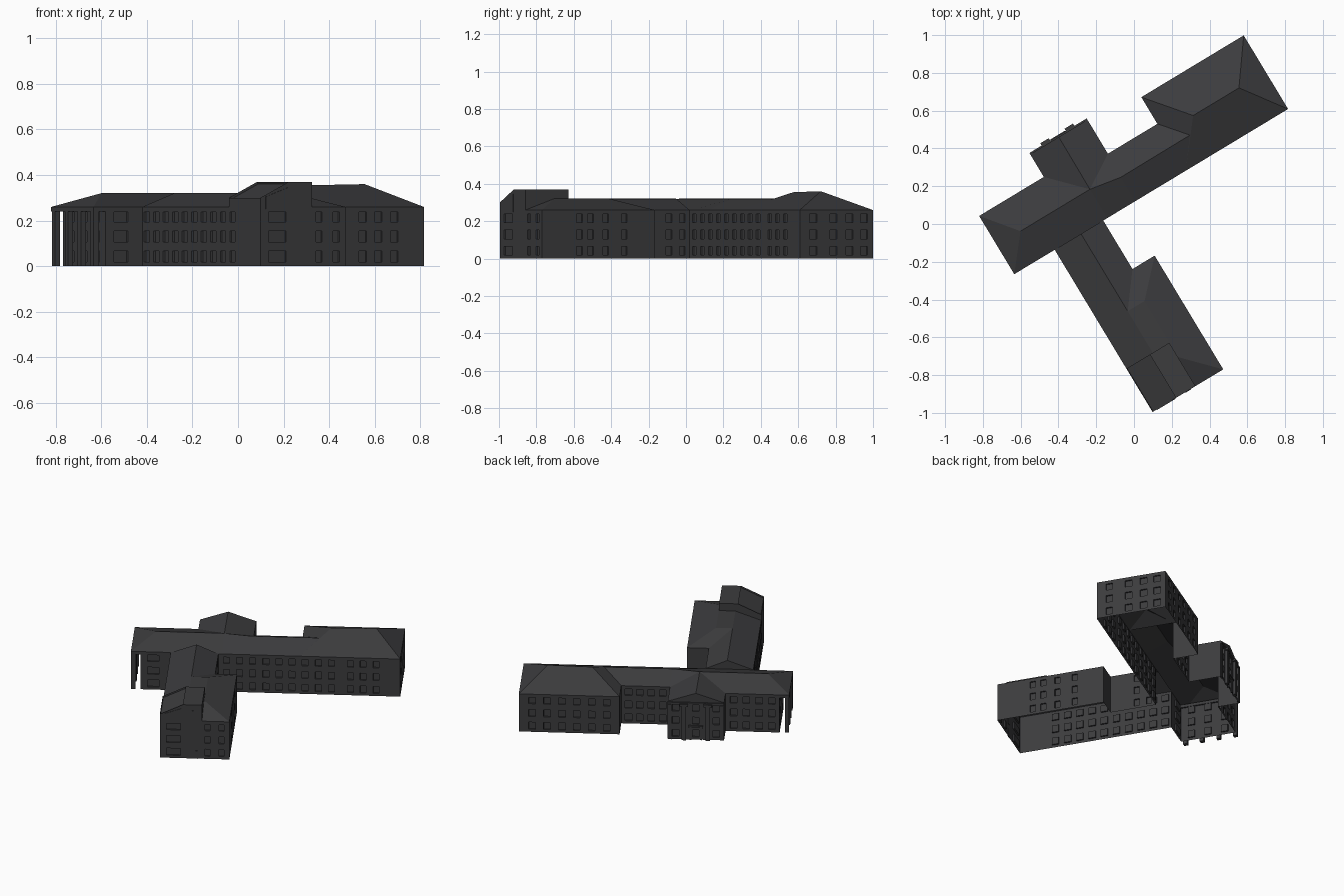
import bpy, bmesh, math
from mathutils import Matrix, Vector

if "Cube" in bpy.data.objects:
    bpy.data.objects.remove(bpy.data.objects["Cube"])

# Everything is laid out in a local (u, v) frame, turned 31.1 degrees on the plan
ROT = Matrix.Rotation(math.radians(31.1), 4, 'Z')
EAVE, RIDGE = 0.26, 0.32
ROWS = [(0.018, 0.066), (0.106, 0.154), (0.194, 0.238)]
mat = bpy.data.materials.new("charcoal")
mat.diffuse_color = (0.045, 0.045, 0.048, 1)
mat.use_nodes = True
mat.node_tree.nodes["Principled BSDF"].inputs["Base Color"].default_value = mat.diffuse_color


def build(name, polys, recess=None):
    """Mesh from polygons given as coordinates; repeated points are merged."""
    bm, seen, made = bmesh.new(), {}, []
    for poly in polys:
        vs = []
        for c in poly:
            k = tuple(round(x, 4) for x in c)
            if k not in seen:
                seen[k] = bm.verts.new(k)
            if seen[k] not in vs:
                vs.append(seen[k])
        if len(vs) > 2:
            made.append(bm.faces.new(vs))
    if recess is not None:
        bmesh.ops.inset_region(bm, faces=[made[recess]], thickness=0.02)
        bmesh.ops.translate(bm, verts=list(made[recess].verts), vec=(0.004, 0, -0.01))
    bm.transform(ROT)
    me = bpy.data.meshes.new(name)
    bm.to_mesh(me)
    bm.free()
    me.materials.append(mat)
    ob = bpy.data.objects.new(name, me)
    bpy.context.collection.objects.link(ob)
    return ob


def prism(name, profile, v0, v1, bottom=True, recess=None):
    """Profile of (u, z) points, clockwise seen from -v, pulled from v0 to v1."""
    n = len(profile)
    f = [(u, v0, z) for u, z in profile]
    b = [(u, v1, z) for u, z in profile]
    sides = [[f[i], b[i], b[(i + 1) % n], f[(i + 1) % n]] for i in range(n if bottom else n - 1)]
    return build(name, sides + [f[::-1], b], recess)


def box(name, u0, u1, v0, v1, z0, z1):
    return prism(name, [(u0, z0), (u0, z1), (u1, z1), (u1, z0)], v0, v1)


def frustum(name, rect, top, z1a, z1b):
    """Hip roof: eave rectangle rising to a ridge or a flat top."""
    def ring(r, za, zb):
        a, b, c, d = r
        return [(a, b, za), (c, b, zb), (c, d, zb), (a, d, za)]
    e, t = ring(rect, EAVE, EAVE), ring(top, z1a, z1b)
    return build(name, [[e[i], e[(i + 1) % 4], t[(i + 1) % 4], t[i]] for i in range(4)] + [t])


def wall(p, q, wins, depth=0.01):
    """Wall polygons with recessed windows; wins = (start, end, z0, z1) along p to q."""
    p, q = Vector((*p, 0)), Vector((*q, 0))
    length = (q - p).length
    d = (q - p).normalized()
    n = Vector((d.y, -d.x, 0))
    at = lambda s, z, i=0: tuple(p + d * s - n * i + Vector((0, 0, z)))
    ss = sorted({0, length, *[x for w in wins for x in w[:2]]})
    zs = sorted({0, EAVE, *[x for w in wins for x in w[2:]]})
    polys = []
    for s0, s1 in zip(ss, ss[1:]):
        for z0, z1 in zip(zs, zs[1:]):
            sm, zm = (s0 + s1) / 2, (z0 + z1) / 2
            if not any(w[0] < sm < w[1] and w[2] < zm < w[3] for w in wins):
                polys.append([at(s0, z0), at(s1, z0), at(s1, z1), at(s0, z1)])
    for a, b, z0, z1 in wins:
        c = [(a, z0), (b, z0), (b, z1), (a, z1)]
        polys.append([at(*x, depth) for x in c])
        for i in range(4):
            j = (i + 1) % 4
            polys.append([at(*c[i]), at(*c[j]), at(*c[j], depth), at(*c[i], depth)])
    return polys


def spread(a, b, n):
    return [a + (b - a) * i / (n - 1) for i in range(n)]


# Outer walls: start corner, then window centres along that wall and window width
S = -0.903
OUTLINE = [
    ((-.62, .1), [-.54], .072),
    ((-.43, .1), spread(.062, -.666, 10), .046),
    ((-.43, S), [-.344, -.129, -.041], None),
    ((.007, S), [-.67, -.6, -.505, -.39], .036),
    ((.007, -.2), [], .03),
    ((-.13, -.2), [-.027, .055], .036),
    ((-.13, .1), spread(-.08, .58, 9) + [.7, .78, .862], .038),
    ((1.013, .1), [.183, .31, .41, .5], .045),
    ((1.013, .555), spread(.93, .46, 6), .042),
    ((.38, .555), [], .03),
    ((.38, .39), spread(.335, .12, 4), .042),
    ((.074, .39), [], .03),
    ((.074, .6), [.025, -.103, -.231], .042),
    ((-.28, .6), [], .03),
    ((-.28, .46), spread(-.33, -.57, 4), .042),
    ((-.62, .46), [.39, .28, .17], .045),
]
polys = []
for i, (p, centres, width) in enumerate(OUTLINE):
    q = OUTLINE[(i + 1) % len(OUTLINE)][0]
    axis = 0 if abs(p[1] - q[1]) < 1e-6 else 1
    wins = []
    for c in centres:
        w = width or (.09 if c < -.3 else .032)
        s = abs(c - p[axis])
        wins += [(s - w / 2, s + w / 2, z0, z1) for z0, z1 in ROWS]
    polys += wall(p, q, wins)
build("outer_walls", polys)

# Main roof with cross gable over the entrance
def e(u, v): return (u, v, EAVE)
R, A, B = (-.534, .278, RIDGE), (-.105, .278, RIDGE), (.067, .248, RIDGE)
C, G = (.513, .25, RIDGE), (-.103, .6, RIDGE)
build("main_roof", [
    [e(-.68, .46), e(-.68, .1), R],
    [e(-.28, .46), e(-.68, .46), R, A],
    [e(-.28, .6), e(-.28, .46), A, G],
    [e(.074, .39), e(.074, .6), G, A],
    [e(.074, .39), A, B],
    [e(.38, .39), e(.074, .39), B, C],
    [e(-.68, .1), e(-.105, .1), A, R],
    [e(-.105, .1), e(.067, .1), B, A],
    [e(.067, .1), e(.513, .1), C, B],
    [e(.074, .6), e(-.28, .6), G],
])

# Roofs of the east block and the south wing
frustum("east_roof", (.38, .1, 1.013, .555), (.565, .33, .848, .33), .355, .36)
frustum("south_roof", (-.43, S, .007, -.2), (-.267, -.725, -.163, -.378), RIDGE, RIDGE)
prism("south_link_roof", [(-.43, EAVE), (-.267, RIDGE), (-.13, EAVE)], -.378, .1, bottom=False)

# Raised stair tower on the south end, with a sunken panel in its slope
prism("stair_tower", [(-.43, EAVE), (-.43, .30), (-.285, .37), (-.165, .37), (-.165, EAVE)],
      S, -.635, bottom=False, recess=1)
prism("tower_window", [(-.403, .25), (-.403, .305), (-.29, .345), (-.29, .25)], S - .003, S + .002)
box("tower_strip_window", -.228, -.193, S - .003, S + .002, .09, .33)
box("tower_door", -.228, -.193, S - .003, S + .002, 0, .055)

# West portico: soffit beam on four square columns
box("portico_beam", -.68, -.61, .1, .46, .24, EAVE)
for v in spread(.115, .445, 4):
    box("portico_column", -.678, -.652, v - .013, v + .013, 0, .24)

# Entrance front: pilasters with caps, cornice, door surround and balcony
mid = -.103
for side in (-1, 1):
    c = mid + side * .075
    box("entrance_pilaster", c - .014, c + .014, .595, .616, 0, .235)
    box("pilaster_cap", c - .026, c + .026, .595, .622, .235, .25)
    box("corner_pilaster", mid + side * .163 - .012, mid + side * .163 + .012, .595, .606, 0, .24)
    box("door_jamb", mid + side * .034 - .006, mid + side * .034 + .006, .595, .608, 0, .085)
box("entrance_cornice", -.28, .074, .595, .608, .243, .257)
box("entrance_balcony", mid - .045, mid + .045, .595, .612, .085, .098)
